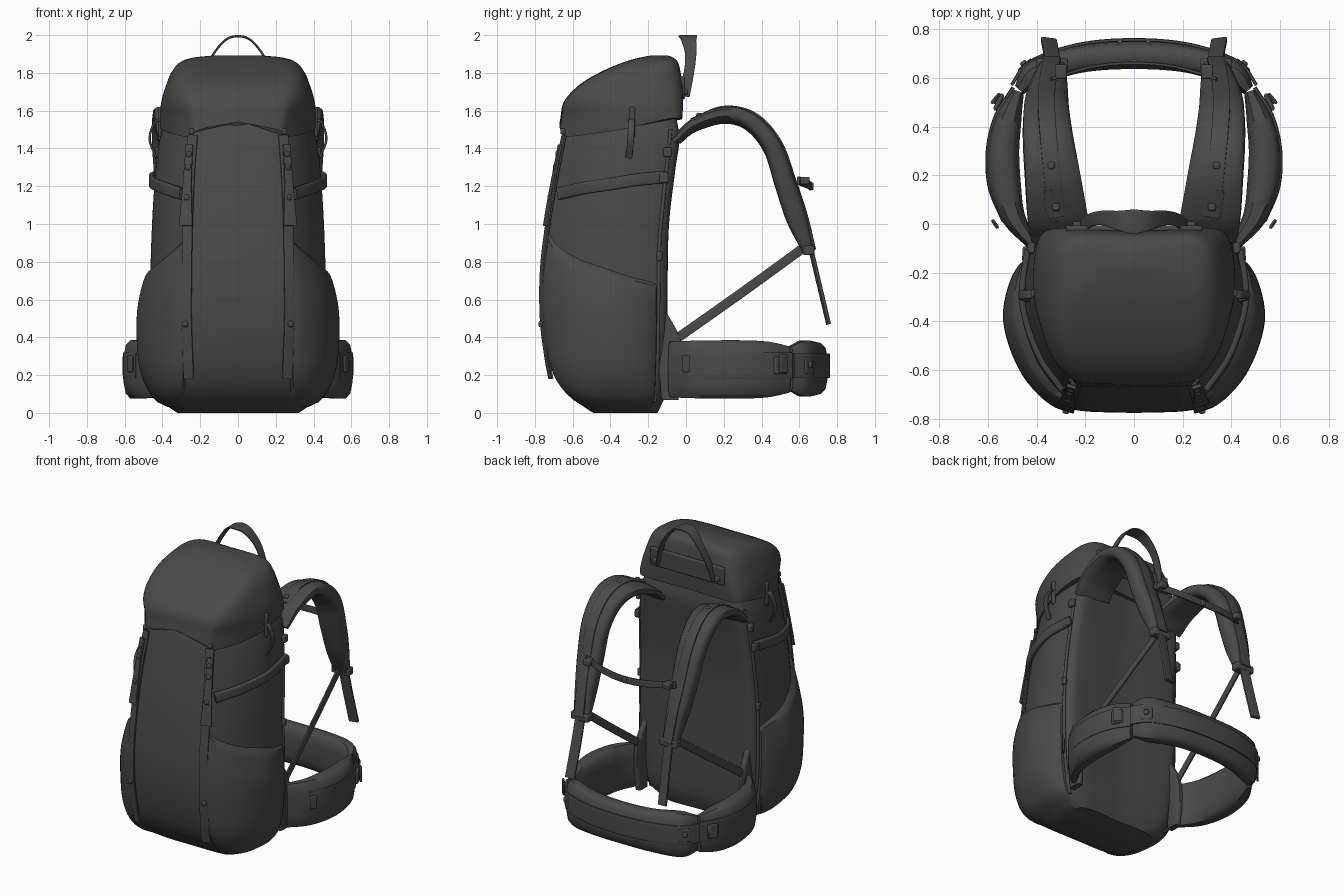
import bpy, math
from mathutils import Vector

if "Cube" in bpy.data.objects:
    bpy.data.objects.remove(bpy.data.objects["Cube"])

COLOR = (0.062, 0.072, 0.065, 1)
fabric = bpy.data.materials.new("dark_green_fabric")
fabric.use_nodes = True
fabric.diffuse_color = COLOR
fabric.node_tree.nodes["Principled BSDF"].inputs["Base Color"].default_value = COLOR


def curve(keys, t):
    """Smooth value through keyed rows (key, a, b, ...)."""
    n = len(keys)
    t = min(max(t, keys[0][0]), keys[-1][0])
    i = next((k for k in range(n - 1) if t <= keys[k + 1][0]), n - 2)
    slope = lambda k, c: ((keys[min(k + 1, n - 1)][c] - keys[max(k - 1, 0)][c])
                          / (keys[min(k + 1, n - 1)][0] - keys[max(k - 1, 0)][0]))
    h = keys[i + 1][0] - keys[i][0]
    u = (t - keys[i][0]) / h
    return [(2*u**3 - 3*u*u + 1) * keys[i][c] + (u**3 - 2*u*u + u) * h * slope(i, c)
            + (3*u*u - 2*u**3) * keys[i + 1][c] + (u**3 - u*u) * h * slope(i + 1, c)
            for c in range(1, len(keys[0]))]


def make(name, verts, faces, mirror=False, bevel=0, angle=35):
    me = bpy.data.meshes.new(name)
    me.from_pydata([tuple(v) for v in verts], [], faces)
    me.materials.append(fabric)
    ob = bpy.data.objects.new(name, me)
    bpy.context.collection.objects.link(ob)
    bpy.ops.object.select_all(action="DESELECT")
    ob.select_set(True)
    bpy.context.view_layer.objects.active = ob
    bpy.ops.object.mode_set(mode="EDIT")
    bpy.ops.mesh.select_all(action="SELECT")
    bpy.ops.mesh.normals_make_consistent(inside=False)
    bpy.ops.object.mode_set(mode="OBJECT")
    bpy.ops.object.shade_smooth_by_angle(angle=math.radians(angle))
    if bevel:
        mod = ob.modifiers.new("bevel", "BEVEL")
        mod.width, mod.segments = bevel, 2
    if mirror:
        ob.modifiers.new("mirror", "MIRROR")
    return ob


def grid_faces(rows, cols, wrap):
    return [(r*cols + c, r*cols + (c + 1) % cols, (r + 1)*cols + (c + 1) % cols, (r + 1)*cols + c)
            for r in range(rows - 1) for c in range(cols if wrap else cols - 1)]


def sweep(name, pts, wdir, widths, thick, power=0.5, steps=8, mirror=True, sides=12):
    """Padded or flat strap along a smooth path."""
    n = len(pts)
    if isinstance(widths, (int, float)):
        widths = [widths] * n
    if isinstance(thick, (int, float)):
        thick = [thick] * n
    keys = [(i, *pts[i], widths[i], thick[i]) for i in range(n)]
    rows = (n - 1) * steps + 1
    at = lambda k: curve(keys, k / steps)
    verts = []
    for r in range(rows):
        row = at(r)
        tan = (Vector(at(min(r + 0.5, rows - 1))[:3]) - Vector(at(max(r - 0.5, 0))[:3])).normalized()
        side = Vector(wdir)
        side = (side - tan * side.dot(tan)).normalized()
        nor = tan.cross(side)
        for k in range(sides):
            a = 2 * math.pi * (k + 0.5) / sides
            sx, sy = [math.copysign(abs(f(a)) ** power, f(a)) for f in (math.cos, math.sin)]
            verts.append(Vector(row[:3]) + side * sx * row[3] / 2 + nor * sy * row[4] / 2)
    faces = grid_faces(rows, sides, True) + [tuple(range(sides)), tuple(range((rows - 1)*sides, rows*sides))]
    return make(name, verts, faces, mirror, angle=50)


def box(name, loc, size, turn=0, bevel=0.008, mirror=True):
    c, s = math.cos(turn), math.sin(turn)
    verts = [(loc[0] + c*x - s*y, loc[1] + s*x + c*y, loc[2] + z)
             for x in (-size[0]/2, size[0]/2) for y in (-size[1]/2, size[1]/2) for z in (-size[2]/2, size[2]/2)]
    faces = [(0, 1, 3, 2), (4, 6, 7, 5), (0, 4, 5, 1), (2, 3, 7, 6), (0, 2, 6, 4), (1, 5, 7, 3)]
    return make(name, verts, faces, mirror, bevel)


# Plan outlines, front centre round to back centre: tapered (u, v) then boxy (u, v)
OUTLINE = [(0, 0, 1, 0, 1), (1, .5, .985, .52, 1), (2, .64, .92, .8, .96), (3, .84, .73, .94, .8),
           (4, .975, .48, .99, .55), (5, 1, .3, 1, .33), (6, .97, .12, .95, .15), (7, .9, .02, .83, .04),
           (8, .7, 0, .6, 0), (9, 0, .03, 0, .02)]
# Height profiles: z, half width, front y, back y, boxiness
BODY = [(0, .32, -.49, -.15, 1), (.04, .395, -.555, -.13, 1), (.1, .435, -.63, -.11, .85), (.2, .45, -.70, -.105, .5),
        (.4, .46, -.755, -.10, .12), (.65, .465, -.775, -.098, 0), (1, .455, -.74, -.09, 0),
        (1.3, .435, -.69, -.055, 0), (1.45, .415, -.66, -.035, 0), (1.56, .385, -.63, -.05, 0)]
LID = [(1.44, .408, -.685, -.03, 0), (1.56, .415, -.665, -.02, .1), (1.65, .405, -.645, -.015, .45),
       (1.74, .378, -.56, -.018, .8), (1.81, .347, -.44, -.03, 1), (1.86, .3, -.32, -.045, 1),
       (1.882, .23, -.24, -.07, 1), (1.893, .12, -.18, -.1, 1)]


def surf(s, z, off=0.0, prof=BODY):
    """Point on the sack at outline position s and height z, lifted outward by off."""
    w, yf, yb, boxy = curve(prof, z)

    def plan(q):
        u, v, bu, bv = curve(OUTLINE, q)
        return Vector(((u + (bu - u) * boxy) * w, yb + (yf - yb) * (v + (bv - v) * boxy), z))
    d = plan(min(s + .1, 9)) - plan(max(s - .1, 0))
    return plan(s) + Vector((d.y, -d.x, 0)).normalized() * off


def shell(name, prof, low, top, rows=36, cols=36):
    verts = []
    for r in range(rows + 1):
        t = 1 - (1 - r / rows) ** 2
        for c in range(2 * cols):
            s = 9 * (c if c <= cols else 2*cols - c) / cols
            z = low(s) + (top - low(s)) * t
            v = surf(s, z, 0, prof)
            verts.append((v.x if c <= cols else -v.x, v.y, v.z))
    n = 2 * cols
    return make(name, verts, grid_faces(rows + 1, n, True) + [tuple(range(n)), tuple(range(rows*n, rows*n + n))])


# Main sack and lid
shell("main_sack", BODY, lambda s: 0.0, 1.56, rows=48)
LID_EDGE = [(0, 1.54), (1, 1.5), (1.8, 1.46), (4, 1.5), (5, 1.53), (6.3, 1.56), (9, 1.55)]
shell("lid", LID, lambda s: curve(LID_EDGE, s)[0], 1.893)

# Bulging side pockets with a slanted mouth
MOUTH = [(1.3, 1.0), (2, .92), (3, .83), (4, .77), (5, .73), (6.4, .69)]
BULGE = [(0, .0), (.06, .015), (.25, .062), (.45, .076), (.7, .07), (.9, .04), (1, .012)]
R, C = 26, 26
verts = []
for r in range(R + 1):
    for c in range(C + 1):
        s, t = 1.3 + 5.1 * c / C, r / R
        z = .03 + (curve(MOUTH, s)[0] - .03) * t
        arc = math.sin(math.pi * c / C) ** .8 if 0 < c < C else 0
        off = -.012 if r in (0, R) or c in (0, C) else .006 + curve(BULGE, t)[0] * arc
        verts.append(surf(s, z, off))
make("side_pocket", verts, grid_faces(R + 1, C + 1, False), True)

# Seam piping and front straps following the sack
sweep("back_seam", [surf(6.4, z, .002) for z in (.06, .3, .6, .9, 1.2, 1.5)], (1, 0, 0), .02, .02, 1)
sweep("front_strap", [surf(s, z, off) for s, z, off in ((1.2, .18, .032), (1.25, .3, .016), (1.35, .5, .012), (1.35, .75, .012),
                                                       (1.35, 1, .012), (1.35, 1.25, .01), (1.35, 1.47, .01))],
      (.93, .3, 0), .055, .014, .3)
sweep("strap_tail", [surf(1.4, z, .024) for z in (.99, 1.1, 1.25, 1.42)], (.93, .3, 0), [.075, .06, .045, .04], .014, .3)
for z in (.47, 1.14, 1.3, 1.37, 1.49):
    box("strap_stud", surf(1.38, z, .022), (.028, .028, .032), .3)

# Compression straps across the sides, and upper side tabs
sweep("compression_strap", [surf(s, z, .018) for s, z in ((2, 1.16), (3, 1.19), (4, 1.215), (5, 1.235), (6.4, 1.25))],
      (0, 0, 1), .065, .026, .4)
box("compression_buckle", surf(6.2, 1.245, .02), (.03, .05, .055))
box("upper_side_buckle", surf(6.2, 1.38, .012), (.03, .045, .05))
sweep("upper_side_loop", [surf(4.4, z, o) for z, o in ((1.55, .0), (1.54, .05), (1.45, .055), (1.35, .005))],
      (0, 1, 0), .035, .012, .3)
box("lid_side_buckle", surf(4.4, 1.54) + Vector((.025, 0, 0)), (.02, .03, .16))
box("pocket_seam_tab", surf(6.4, .83, .008), (.025, .03, .05))

# Rear lid plate and carry handle
box("handle_plate", (0, -.018, 1.72), (.56, .025, .12), mirror=False)
sweep("carry_handle", [(-.21, -.015, 1.68), (-.18, .015, 1.8), (-.13, .025, 1.9), (-.065, .015, 1.975), (0, .01, 1.994),
                       (.065, .015, 1.975), (.13, .025, 1.9), (.18, .015, 1.8), (.21, -.015, 1.68)],
      (0, 1, 0), [.07, .055, .06, .08, .1, .08, .06, .055, .07], .012, .3, mirror=False)
box("handle_stud", (.235, -.002, 1.7), (.035, .025, .035))

# Shoulder straps with webbing, studs and buckles
PATH = [(.3, -.05, 1.44), (.315, .04, 1.52), (.335, .2, 1.575), (.352, .34, 1.54), (.36, .455, 1.41),
        (.355, .525, 1.21), (.345, .585, 1.03), (.335, .645, .86)]
sweep("shoulder_pad", PATH, (1, 0, .12), [.25, .25, .23, .21, .19, .17, .14, .11], [.04, .06, .08, .09, .1, .11, .11, .06], .6)
sweep("shoulder_webbing", [(x, y + dy, z + dz) for (x, y, z), dy, dz in
                           zip(PATH[1:], (-.01, .0, .03, .045, .052, .052, .035), (.03, .04, .037, .022, .015, .012, .005))],
      (1, 0, .12), .07, .016, .3)
for x, y, z in ((.32, .07, 1.575), (.34, .24, 1.615)):
    box("shoulder_stud", (x, y, z), (.032, .032, .025))
box("shoulder_buckle", (.335, .65, .86), (.13, .06, .05))
sweep("webbing_tail", [(.335, .665, .85), (.34, .705, .68), (.35, .755, .47)], (1, .15, 0), .065, .02, .3)
sweep("lower_webbing", [(.335, .61, .865), (.365, .3, .64), (.395, -.04, .4)], (0, -.5, .8), .05, .014, .3)
sweep("load_lifter", [(.35, .14, 1.605), (.34, .04, 1.555), (.33, -.04, 1.49)], (1, 0, 0), .04, .012, .3)

# Chest strap
sweep("chest_strap", [(-.34, .595, 1.23), (-.17, .645, 1.21), (0, .66, 1.2), (.17, .645, 1.21), (.34, .595, 1.23)],
      (0, 0, 1), .045, .014, .3, mirror=False)
box("chest_buckle", (.3, .625, 1.23), (.05, .06, .04))
box("chest_clip", (0, .665, 1.2), (.035, .022, .04), mirror=False)

# Hip belt: wing, side pads and front pad
sweep("belt_wing", [(.385, -.13, .55), (.395, -.1, .38), (.4, -.085, .22), (.395, -.085, .07)], (0, 1, 0),
      [.03, .14, .12, .09], .04, .4)
SIDE = [(.42, -.08), (.495, .03), (.53, .16), (.537, .3), (.515, .43), (.475, .545)]
sweep("side_belt_pad", [(x, y, .23) for x, y in SIDE], (0, 0, 1), [.3, .31, .315, .315, .3, .25],
      [.05, .1, .135, .135, .11, .05], .6)
FRONT = [(-.47, .55), (-.4, .62), (-.22, .677), (0, .692), (.22, .677), (.4, .62), (.47, .55)]
sweep("front_belt_pad", [(x, y, .235) for x, y in FRONT], (0, 0, 1), [.24, .3, .28, .27, .28, .3, .24],
      [.05, .11, .115, .115, .115, .11, .05], .6, mirror=False)
sweep("side_belt_band", [(x + dx, y + dy, .25) for (x, y), dx, dy in
                         zip(SIDE[1:], (.04, .062, .063, .05, .02), (-.02, -.01, .005, .018, .015))],
      (0, 0, 1), .14, .016, .3)
sweep("front_belt_band", [(x * 1.07, y + dy, .25) for (x, y), dy in zip(FRONT, (.02, .045, .058, .064, .058, .045, .02))],
      (0, 0, 1), .13, .014, .3, mirror=False)

# Belt plates and fasteners
for x, y, turn in ((.555, .5, .45), (.445, .65, .85)):
    box("belt_plate", (x, y, .25), (.02, .075, .09), turn)
    box("belt_fastener", (x + .012 * math.cos(turn), y + .012 * math.sin(turn), .255), (.02, .03, .035), turn)
box("rear_belt_clip", (.57, .0, .26), (.015, .045, .09), -.6)
box("side_belt_clip", (.568, .515, .26), (.015, .055, .1), .7)
